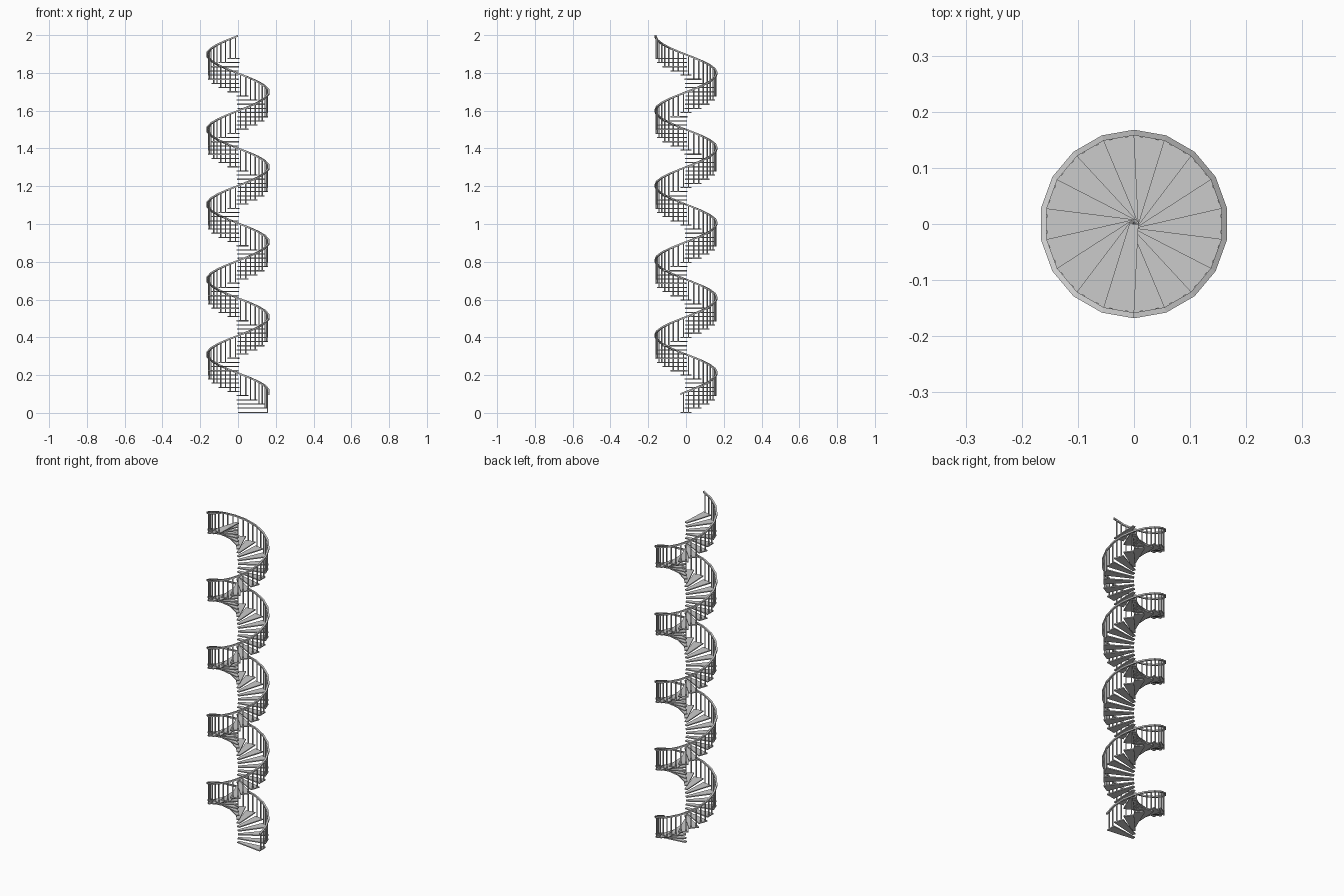
import bpy, bmesh
from math import cos, sin, tan, radians, pi
from mathutils import Matrix, Vector

if "Cube" in bpy.data.objects:
    bpy.data.objects.remove(bpy.data.objects["Cube"])

STEPS = 86
TURN = radians(20)
RISE = 0.02204
TREAD_T = 0.006
RAIL_TOP = 0.105      # rail top at its lower end
RAIL_T = 0.009
R_IN, R_OUT = 0.158, 0.168


def finish(bm, name):
    bmesh.ops.recalc_face_normals(bm, faces=bm.faces)
    me = bpy.data.meshes.new(name)
    bm.to_mesh(me)
    bm.free()
    ob = bpy.data.objects.new(name, me)
    bpy.context.collection.objects.link(ob)
    return ob


def prism(bm, low, high):
    a = [bm.verts.new(p) for p in low]
    b = [bm.verts.new(p) for p in high]
    n = len(a)
    bm.faces.new(a[::-1])
    bm.faces.new(b)
    for i in range(n):
        j = (i + 1) % n
        bm.faces.new((a[i], a[j], b[j], b[i]))


# wedge-shaped treads, each turned 20 degrees and raised
bm = bmesh.new()
w = 0.16 * tan(TURN / 2)
outline = [(0.0, -0.008), (0.16, -w), (0.16, w), (0.0, 0.008)]
for k in range(STEPS):
    rot = Matrix.Rotation(k * TURN, 3, 'Z')
    prism(bm, [rot @ Vector((x, y, k * RISE)) for x, y in outline],
          [rot @ Vector((x, y, k * RISE + TREAD_T)) for x, y in outline])
finish(bm, "treads")

# two square balusters per tread, reaching up into the sloping rail
bm = bmesh.new()
h = 0.0028
for k in range(STEPS):
    rot = Matrix.Rotation(k * TURN, 3, 'Z')
    for f in (-0.25, 0.25):
        y = f * 2 * w
        z0 = k * RISE
        z1 = RAIL_TOP + (k + 0.5 + f) * RISE - RAIL_T * 0.6
        sq = [(0.157 - h, y - h), (0.157 + h, y - h), (0.157 + h, y + h), (0.157 - h, y + h)]
        prism(bm, [rot @ Vector((px, py, z0)) for px, py in sq],
              [rot @ Vector((px, py, z1)) for px, py in sq])
finish(bm, "balusters")

# faceted helical handrail with a rectangular section
bm = bmesh.new()
prev = None
for k in range(STEPS + 1):
    a = (k - 0.5) * TURN
    z = RAIL_TOP + k * RISE
    ring = [bm.verts.new((r * cos(a), r * sin(a), z + dz)) for r, dz in
            ((R_IN, -RAIL_T), (R_OUT, -RAIL_T), (R_OUT, 0), (R_IN, 0))]
    if prev:
        for i in range(4):
            j = (i + 1) % 4
            bm.faces.new((prev[i], prev[j], ring[j], ring[i]))
    else:
        bm.faces.new(ring[::-1])
    prev = ring
bm.faces.new(prev)
finish(bm, "handrail")
